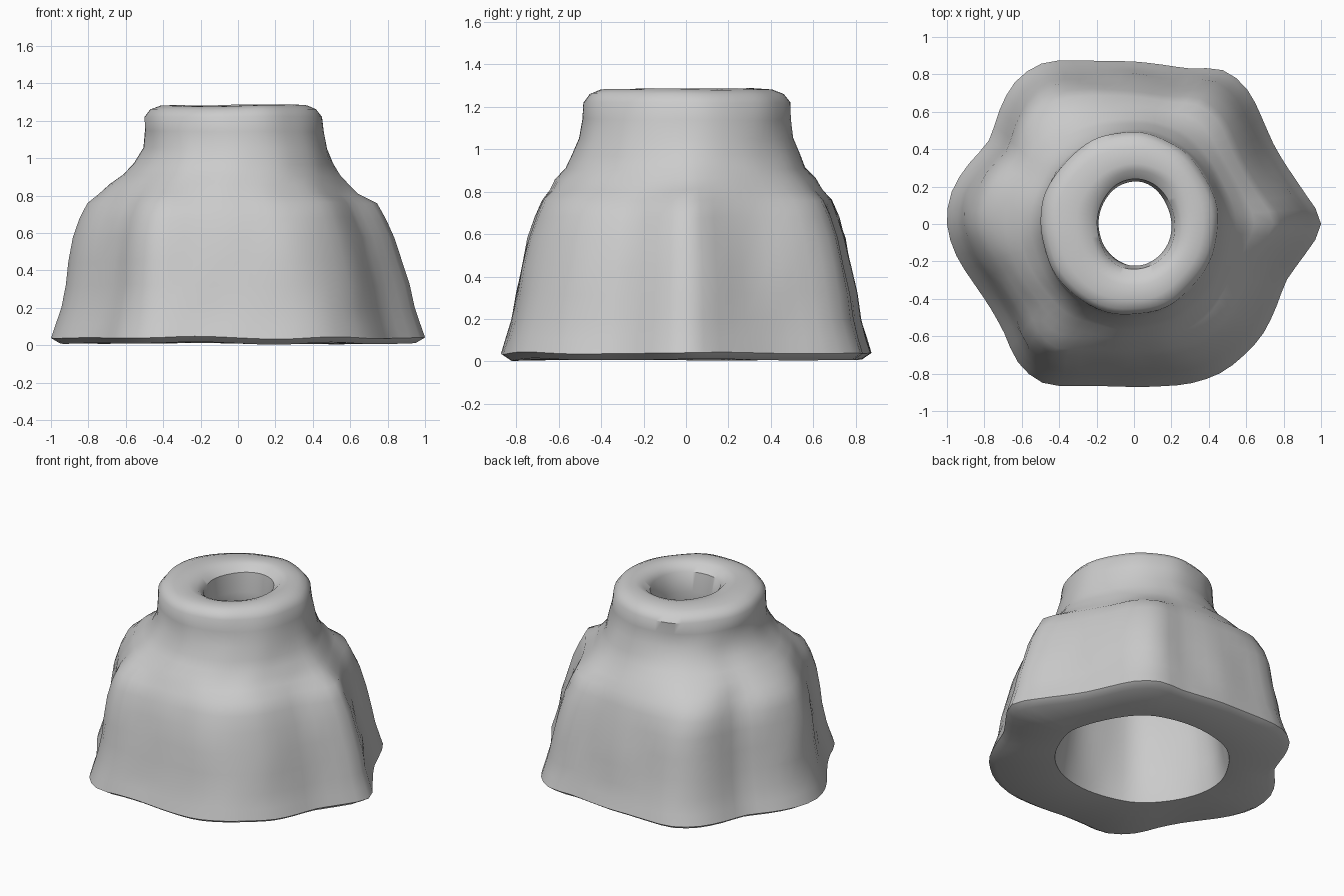
import bpy, bmesh, math
from mathutils import Vector, noise

cube = bpy.data.objects.get("Cube")
if cube:
    bpy.data.objects.remove(cube, do_unlink=True)

stone = bpy.data.materials.new("worn grey")
stone.use_nodes = True
stone.diffuse_color = (0.6, 0.6, 0.6, 1)
bsdf = stone.node_tree.nodes["Principled BSDF"]
bsdf.inputs["Base Color"].default_value = (0.6, 0.6, 0.6, 1)
bsdf.inputs["Roughness"].default_value = 0.8

# Worn six-cornered foot: radius every 10 degrees, starting at +x
FOOT = [1.0, .93, .875, .86, .89, .94, .95, .885, .865,
        .87, .885, .93, .99, .99, .94, .895, .94, .99,
        1.0, .965, .915, .89, .905, .965, .98, .92, .88,
        .87, .88, .905, .92, .915, .905, .88, .87, .93]
SEGMENTS = 72


def foot_radius(angle):
    """Smooth cyclic interpolation of the foot outline."""
    u = angle / math.tau * len(FOOT)
    i = int(u)
    f = u - i
    a, b, c, d = (FOOT[(i + k) % len(FOOT)] for k in (-1, 0, 1, 2))
    return b + f * (c - a + f * (2*a - 5*b + 4*c - d + f * (3*(b - c) + d - a))) / 2


# Profile rings: height, foot scale, roundness (0 = foot, 1 = circle), circle radius, x shift
BODY = [
    (.01, .95, 0, 0, 0), (.04, 1.0, 0, 0, 0), (.11, .975, 0, 0, 0),
    (.20, .945, 0, 0, 0), (.32, .92, 0, 0, 0), (.45, .89, 0, 0, -.01),
    (.58, .86, 0, 0, -.02), (.68, .825, .02, .6, -.03), (.76, .785, .04, .6, -.03),
    (.81, .73, .4, .64, -.05), (.86, .73, .7, .60, -.05), (.91, .7, .8, .55, -.035),
]
NECK = [
    (.97, .73, .82, .49, -.02), (1.05, .6, .96, .485, -.01), (1.14, .6, 1, .475, -.02),
    (1.22, .6, 1, .47, -.025), (1.26, .6, 1, .44, -.025), (1.28, .6, 1, .39, -.02),
    (1.283, 0, 1, .31, 0),
]
BORE = [
    (1.27, 0, 1, .25, .01), (1.23, 0, 1, .21, .01), (1.1, 0, 1, .195, .01),
    (.97, 0, 1, .2, .01), (.92, 0, 1, .225, 0),
]
# The cavity keeps an even wall thickness inside the body
CAVITY = [
    (.86, .5, .8, .28, -.01), (.80, .5, .7, .35, -.02), (.72, .5, .6, .42, -.03),
    (.58, .53, .6, .47, -.03), (.4, .56, .6, .50, -.03), (.2, .58, .7, .53, -.03),
    (.08, .59, .8, .55, -.03), (.01, .6, .8, .565, -.03),
]
# Each section with its front-to-back stretch and y shift
SECTIONS = [(BODY, 1, 0), (NECK, 1.04, 0), (BORE, 1.14, 0), (CAVITY, .93, .04)]

bm = bmesh.new()
rings = []
for profile, stretch, shift_y in SECTIONS:
    for z, scale, roundness, radius, shift_x in profile:
        ring = []
        for i in range(SEGMENTS):
            a = math.tau * i / SEGMENTS
            r = (1 - roundness) * scale * foot_radius(a) + roundness * radius
            p = Vector((shift_x + r * math.cos(a),
                        shift_y + r * math.sin(a) * stretch, z))
            # Gentle worn unevenness, fading out at the foot
            wear = .012 * min(1, z * 4) * noise.noise(p * 5)
            p.x += wear * math.cos(a)
            p.y += wear * math.sin(a)
            p.z = max(0, p.z + .012 * noise.noise(p * 2.3))
            ring.append(bm.verts.new(p))
        rings.append(ring)

# Bridge rings all the way round, closing the underside
for k, ring in enumerate(rings):
    above = rings[(k + 1) % len(rings)]
    for i in range(SEGMENTS):
        j = (i + 1) % SEGMENTS
        bm.faces.new((ring[i], ring[j], above[j], above[i]))
bmesh.ops.recalc_face_normals(bm, faces=bm.faces)

mesh = bpy.data.meshes.new("flared_socket")
bm.to_mesh(mesh)
bm.free()
mesh.materials.append(stone)
socket = bpy.data.objects.new("flared_socket", mesh)
bpy.context.collection.objects.link(socket)

bpy.ops.object.select_all(action='DESELECT')
socket.select_set(True)
bpy.context.view_layer.objects.active = socket
bpy.ops.object.shade_smooth_by_angle(angle=math.radians(40))
